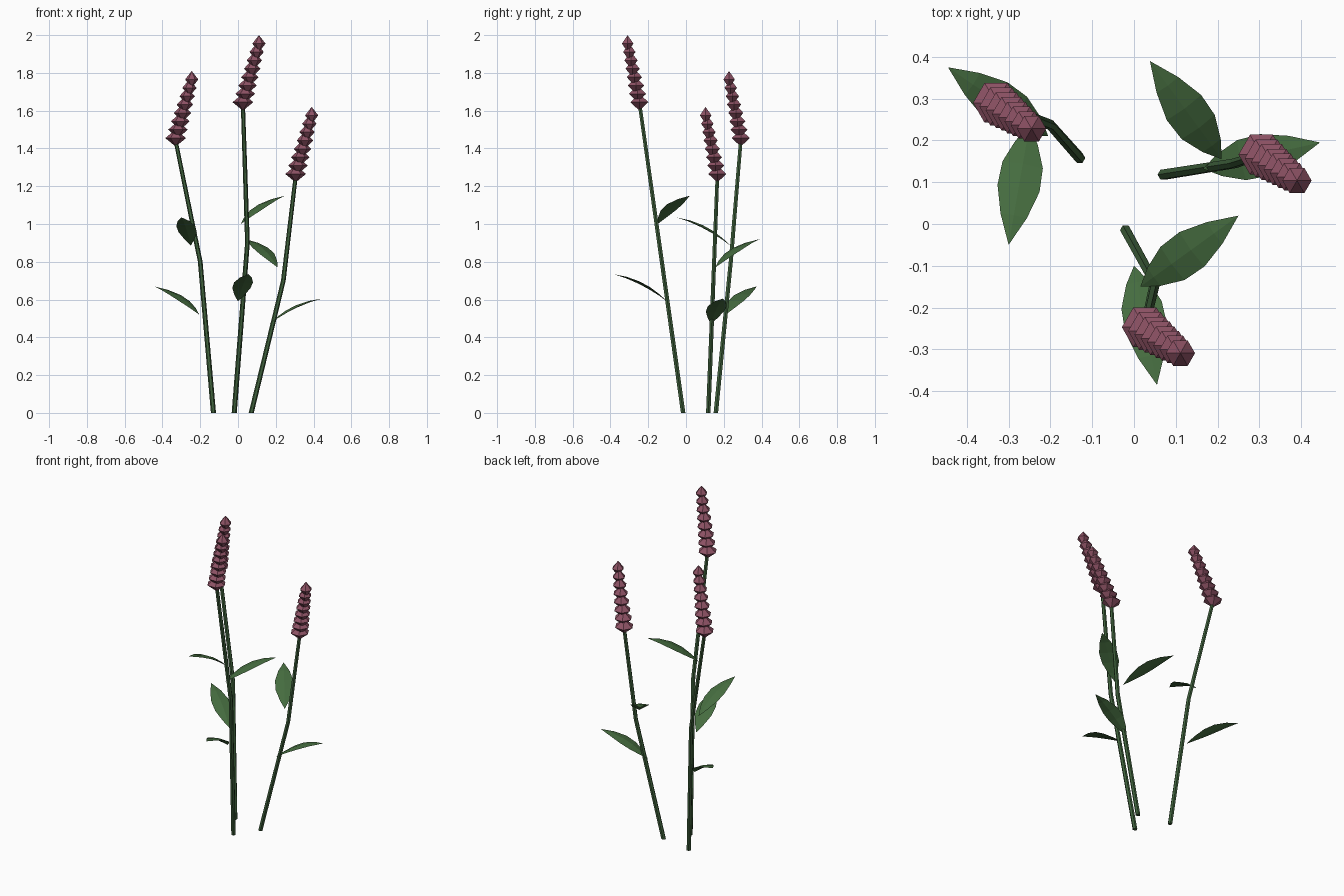
import bpy, bmesh, math
from mathutils import Vector

if "Cube" in bpy.data.objects:
    bpy.data.objects.remove(bpy.data.objects["Cube"])


def material(name, color):
    m = bpy.data.materials.new(name)
    m.diffuse_color = (*color, 1)
    m.use_nodes = True
    m.node_tree.nodes["Principled BSDF"].inputs["Base Color"].default_value = m.diffuse_color
    return m


STEM = material("stem_green", (0.05, 0.12, 0.045))
LEAF = material("leaf_green", (0.06, 0.15, 0.05))
BLOOM = material("bloom_mauve", (0.27, 0.085, 0.13))


def finish(name, bm, mat):
    bmesh.ops.recalc_face_normals(bm, faces=bm.faces)
    me = bpy.data.meshes.new(name)
    bm.to_mesh(me)
    bm.free()
    me.materials.append(mat)
    ob = bpy.data.objects.new(name, me)
    bpy.context.collection.objects.link(ob)
    return ob


def bridge(bm, a, b):
    n = len(a)
    for i in range(n):
        bm.faces.new((a[i], a[(i + 1) % n], b[(i + 1) % n], b[i]))


def fan(bm, ring, p):
    tip = bm.verts.new(p)
    for i in range(len(ring)):
        bm.faces.new((ring[i], ring[(i + 1) % len(ring)], tip))


def ring(bm, c, r, sides=6):
    return [bm.verts.new(c + Vector((r * math.cos(math.tau * i / sides),
                                     r * math.sin(math.tau * i / sides), 0)))
            for i in range(sides)]


# Bent six-sided stem
def stem(name, points):
    bm = bmesh.new()
    rings = [ring(bm, Vector(p), r) for p, r in zip(points, (0.0135, 0.0125, 0.011))]
    for a, b in zip(rings, rings[1:]):
        bridge(bm, a, b)
    bm.faces.new(rings[0])
    bm.faces.new(rings[-1])
    finish(name, bm, STEM)


# Flower spike: overlapping six-sided double cones, shrinking along the lean
def spike(name, base, tiers=8):
    bm = bmesh.new()
    for i in range(tiers):
        t = i / (tiers - 1)
        c = Vector(base) + Vector((0.085, -0.062, 0.31)) * t
        r = 0.055 - 0.02 * t
        h = Vector((0, 0, 0.045))
        eq = ring(bm, c, r)
        fan(bm, eq, c + h)
        fan(bm, eq, c - h)
    finish(name, bm, BLOOM)


# Thin arched leaf with a diamond cross-section
def leaf(name, base, tip):
    base, tip = Vector(base), Vector(tip)
    along = tip - base
    side = along.cross(Vector((0, 0, 1))).normalized()
    up = side.cross(along).normalized()
    bm = bmesh.new()
    rings = []
    for t, w in ((0.16, 0.027), (0.36, 0.049), (0.56, 0.051), (0.78, 0.032)):
        c = base + along * t + up * (0.022 * 4 * t * (1 - t))
        th = w * 0.13
        rings.append([bm.verts.new(c + o) for o in
                      (side * w, up * th, -side * w, -up * th)])
    for a, b in zip(rings, rings[1:]):
        bridge(bm, a, b)
    fan(bm, rings[0], base)
    fan(bm, rings[-1], tip)
    finish(name, bm, LEAF)


# Each plant: stem path, spike base, two leaves
plants = {
    "middle": (((-0.02, -0.015, 0), (0.05, -0.142, 0.9), (0.026, -0.245, 1.63)),
               (0.026, -0.247, 1.645),
               (((0.0, -0.10, 0.59), (0.055, -0.385, 0.735)),
                ((0.015, -0.15, 1.0), (0.25, 0.02, 1.15)))),
    "left": (((-0.13, 0.158, 0), (-0.20, 0.237, 0.8), (-0.33, 0.29, 1.44)),
             (-0.33, 0.29, 1.455),
             (((-0.205, 0.21, 0.52), (-0.445, 0.375, 0.67)),
              ((-0.25, 0.235, 0.885), (-0.30, -0.05, 1.035)))),
    "right": (((0.07, 0.118, 0), (0.24, 0.145, 0.7), (0.305, 0.166, 1.25)),
              (0.305, 0.166, 1.265),
              (((0.165, 0.132, 0.47), (0.445, 0.195, 0.605)),
               ((0.21, 0.155, 0.77), (0.038, 0.39, 0.92)))),
}
for side, (path, bloom, leaves) in plants.items():
    stem(side + "_stem", path)
    spike(side + "_flower_spike", bloom)
    for label, (a, b) in zip(("lower", "upper"), leaves):
        leaf(f"{side}_{label}_leaf", a, b)
